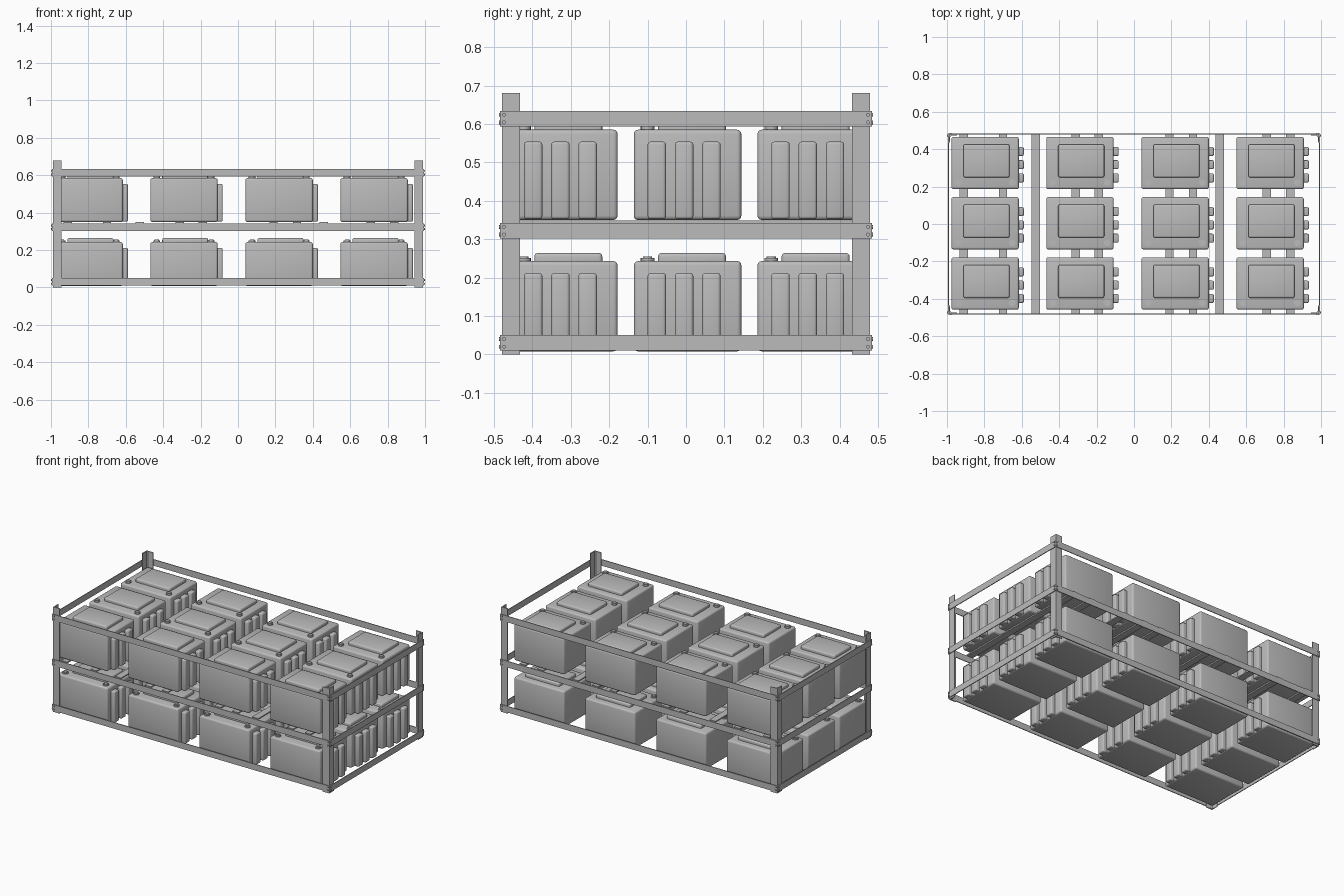
import bpy
import bmesh
import math
from mathutils import Matrix, Vector

old = bpy.data.objects.get("Cube")
if old:
    bpy.data.objects.remove(old, do_unlink=True)

grey = bpy.data.materials.new("plain_grey")
grey.use_nodes = True
grey.diffuse_color = (0.5, 0.5, 0.5, 1)
grey.node_tree.nodes["Principled BSDF"].inputs["Base Color"].default_value = (0.5, 0.5, 0.5, 1)


def finish(name, bm, smooth=False):
    mesh = bpy.data.meshes.new(name)
    bmesh.ops.recalc_face_normals(bm, faces=bm.faces)
    bm.to_mesh(mesh)
    bm.free()
    mesh.materials.append(grey)
    ob = bpy.data.objects.new(name, mesh)
    bpy.context.collection.objects.link(ob)
    if smooth:
        bpy.ops.object.select_all(action="DESELECT")
        ob.select_set(True)
        bpy.context.view_layer.objects.active = ob
        bpy.ops.object.shade_smooth_by_angle(angle=math.radians(40))
    return ob


def add_box(bm, lo, hi, bevel=0.0, segments=3):
    """Box between two corners, optionally with rounded edges."""
    lo, hi = Vector(lo), Vector(hi)
    mat = Matrix.Translation((lo + hi) / 2) @ Matrix.Diagonal((*(hi - lo), 1))
    verts = bmesh.ops.create_cube(bm, size=1, matrix=mat)["verts"]
    if bevel:
        edges = list({e for v in verts for e in v.link_edges})
        bmesh.ops.bevel(bm, geom=edges, offset=bevel, segments=segments,
                        profile=0.5, affect="EDGES")


def add_disc(bm, centre, radius, height, axis="Z", sides=12):
    turn = {"X": Matrix.Rotation(math.pi / 2, 4, "Y"),
            "Y": Matrix.Rotation(math.pi / 2, 4, "X"), "Z": Matrix()}[axis]
    bmesh.ops.create_cone(bm, cap_ends=True, segments=sides, radius1=radius,
                          radius2=radius, depth=height,
                          matrix=Matrix.Translation(centre) @ turn)


# One battery: case, lid, side ribs and two terminals
def battery_mesh():
    bm = bmesh.new()
    add_box(bm, (-0.18, -0.14, 0), (0.18, 0.14, 0.235), 0.011)
    add_box(bm, (-0.116, -0.077, 0.22), (0.13, 0.1, 0.256), 0.009)
    for y in (-0.08, -0.009, 0.062):
        add_box(bm, (0.16, y - 0.024, 0.002), (0.207, y + 0.024, 0.204), 0.008)
    for x in (-0.145, 0.145):
        add_disc(bm, (x, -0.104, 0.238), 0.018, 0.01, sides=16)
        add_disc(bm, (x, -0.104, 0.243), 0.012, 0.009, sides=16)
    return bm


battery = finish("battery", battery_mesh(), smooth=True)
first = True
for z in (0.008, 0.35):
    for x in (-0.796, -0.289, 0.22, 0.728):
        for y in (-0.318, 0.004, 0.326):
            ob = battery
            if not first:
                ob = battery.copy()
                bpy.context.collection.objects.link(ob)
            first = False
            ob.location = (x, y, z)

# Corner posts: angle profile with a thickened inner corner
PX, PY, LEG, T = 0.99, 0.479, 0.047, 0.007
profile = [(0, 0), (LEG, 0), (LEG, T * 0.6), (T * 2, T), (T, T * 2),
           (T * 0.6, LEG), (0, LEG)]
bm = bmesh.new()
for sx in (-1, 1):
    for sy in (-1, 1):
        ring = [bm.verts.new((sx * (PX - u), sy * (PY - v), 0)) for u, v in profile]
        face = bm.faces.new(ring)
        top = bmesh.ops.extrude_face_region(bm, geom=[face])["geom"]
        bmesh.ops.translate(bm, vec=(0, 0, 0.68),
                            verts=[g for g in top if isinstance(g, bmesh.types.BMVert)])
finish("corner_posts", bm)

# Flat rails around the frame at three heights, with bolts at the ends
LEVELS = (0.03, 0.322, 0.614)
H, W = 0.02, 0.005
rails, bolts = bmesh.new(), bmesh.new()
for z in LEVELS:
    for s in (-1, 1):
        ends = sorted((s * PY, s * (PY + W)))
        add_box(rails, (-PX - W, ends[0], z - H), (PX + W, ends[1], z + H))
        ends = sorted((s * PX, s * (PX + W)))
        add_box(rails, (ends[0], -PY - W, z - H), (ends[1], PY + W, z + H))
        for t in (-1, 1):
            for dz in (-0.01, 0.01):
                add_disc(bolts, (s * (PX + W), t * 0.474, z + dz), 0.005, 0.01, "X")
                add_disc(bolts, (t * 0.982, s * (PY + W), z + dz), 0.005, 0.007, "Y")
finish("frame_rails", rails)
finish("rail_bolts", bolts, smooth=True)

# Cross slats carrying the upper row
bm = bmesh.new()
for x in (-0.91, -0.70, -0.525, -0.311, -0.188, 0.19, 0.315, 0.458, 0.71, 0.836):
    add_box(bm, (x - 0.022, -PY, 0.341), (x + 0.022, PY, 0.349))
finish("cross_slats", bm)
